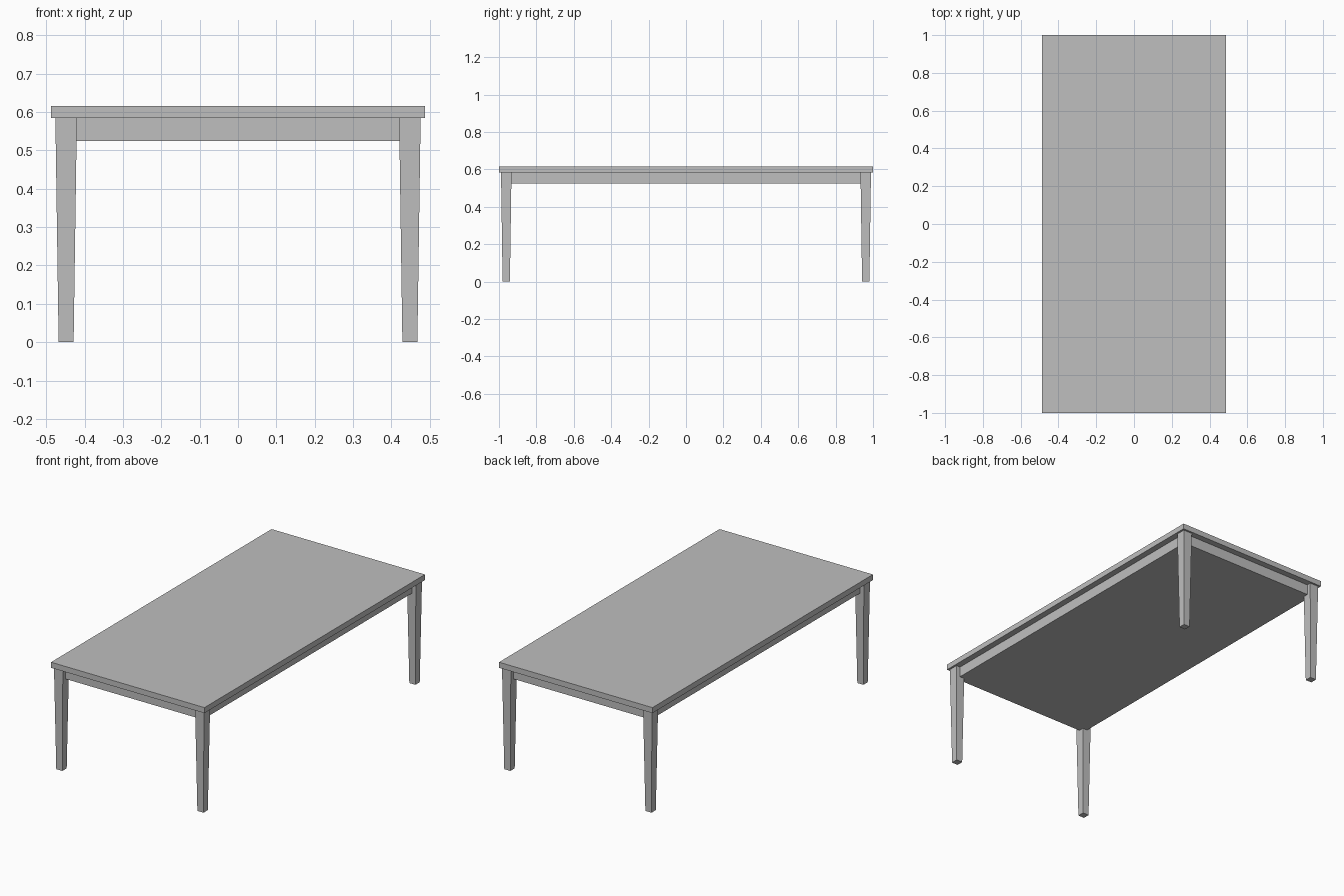
import bpy
import bmesh

TOP_HALF = (0.487, 1.0)
TOP_Z = (0.584, 0.616)
APRON_Z = 0.524
APRON_INSET = 0.036
LEG_CENTRE = (0.448, 0.961)
LEG_TOP, LEG_FOOT = 0.028, 0.0195

cube = bpy.data.objects.get("Cube")
if cube:
    bpy.data.objects.remove(cube, do_unlink=True)

grey = bpy.data.materials.new("plain_grey")
grey.use_nodes = True
colour = (0.52, 0.52, 0.52, 1)
grey.diffuse_color = colour
grey.node_tree.nodes["Principled BSDF"].inputs["Base Color"].default_value = colour


def block(name, centre, foot, head, z0, z1):
    """Box between two heights, with separate half sizes at foot and head."""
    bm = bmesh.new()
    bmesh.ops.create_cube(bm, size=2)
    for v in bm.verts:
        half, z = (head, z1) if v.co.z > 0 else (foot, z0)
        v.co = (centre[0] + v.co.x * half[0], centre[1] + v.co.y * half[1], z)
    mesh = bpy.data.meshes.new(name)
    bm.to_mesh(mesh)
    bm.free()
    mesh.materials.append(grey)
    obj = bpy.data.objects.new(name, mesh)
    bpy.context.collection.objects.link(obj)
    return obj


# Tabletop slab
block("tabletop", (0, 0), TOP_HALF, TOP_HALF, *TOP_Z)

# Solid apron under the top, set back from the leg faces
apron = [h - APRON_INSET for h in TOP_HALF]
block("apron", (0, 0), apron, apron, APRON_Z, TOP_Z[0])

# Four tapered legs
for end, sy in (("front", -1), ("back", 1)):
    for side, sx in (("right", -1), ("left", 1)):
        block(f"{end}_{side}_leg", (sx * LEG_CENTRE[0], sy * LEG_CENTRE[1]),
              (LEG_FOOT, LEG_FOOT), (LEG_TOP, LEG_TOP), 0, TOP_Z[0])
